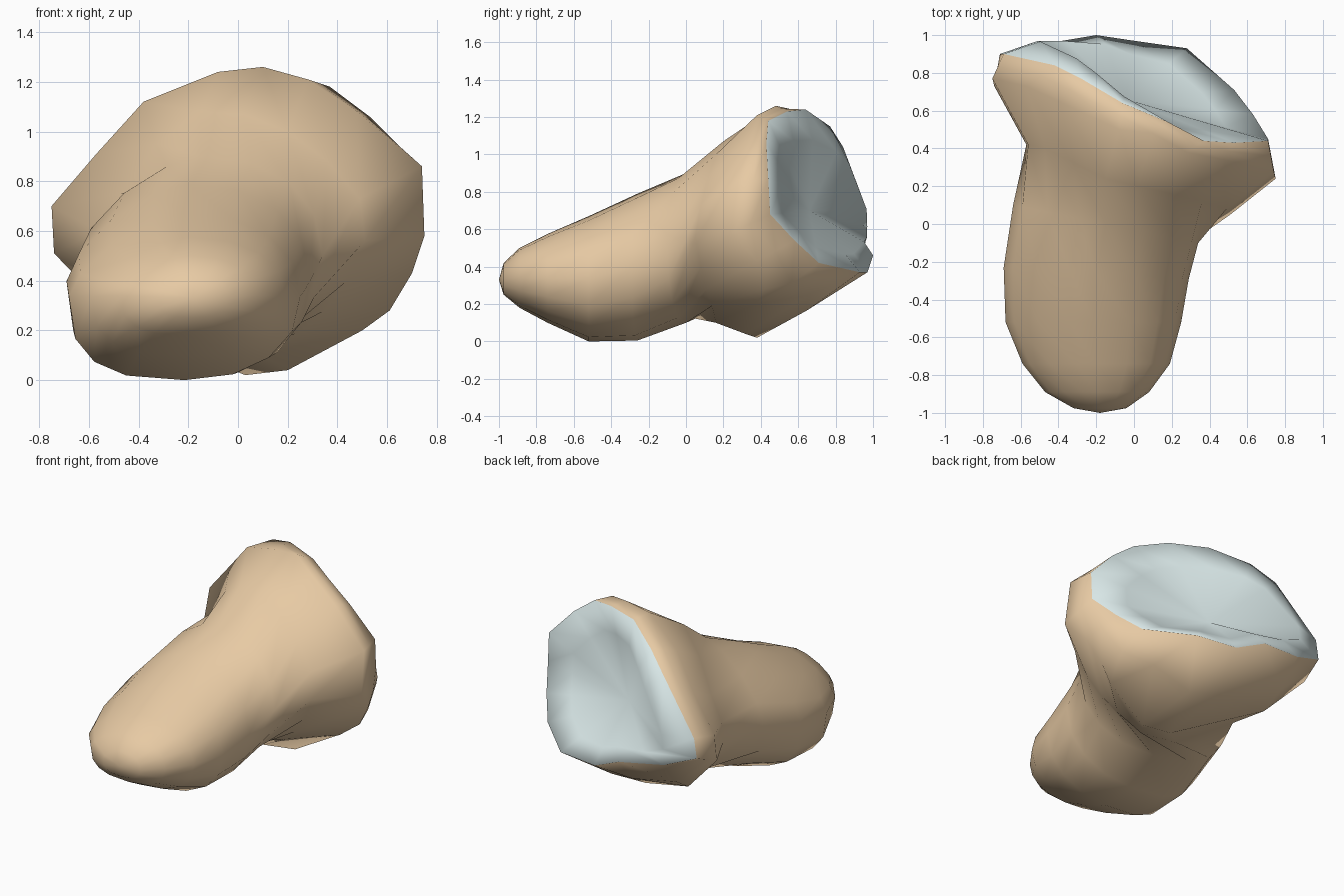
import bpy, bmesh, math
from mathutils import Vector

if "Cube" in bpy.data.objects:
    bpy.data.objects.remove(bpy.data.objects["Cube"])

N = 16  # points per ring: left, over the top, right, underneath


def mat(name, color):
    m = bpy.data.materials.new(name)
    m.diffuse_color = color
    m.use_nodes = True
    m.node_tree.nodes["Principled BSDF"].inputs["Base Color"].default_value = m.diffuse_color
    return m


def shaft_ring(y, xl, xr, zb, zt, skew=0.0):
    """Rounded section across the shaft: bevelled upper left, boxy lower left."""
    cx, cz, rx, rz = (xl + xr) / 2, (zb + zt) / 2, (xr - xl) / 2, (zt - zb) / 2
    pts = []
    for i in range(N):
        a = math.pi - 2 * math.pi * i / N
        c, s = math.cos(a), math.sin(a)
        e = 2.2 if c > 0 else (1.5 if s > 0 else 2.8)
        u = math.copysign(abs(c) ** (2 / e), c)
        v = math.copysign(abs(s) ** (2 / e), s)
        pts.append(Vector((cx + rx * u, y - skew * u, cz + rz * v)))
    return pts


# Rim of the joint face
rim = [(-.71, .90, .58), (-.69, .90, .71), (-.42, .84, 1.04), (-.28, .77, 1.15),
       (-.06, .64, 1.24), (.18, .54, 1.23), (.37, .44, 1.18), (.53, .43, 1.06),
       (.71, .44, .87), (.71, .45, .68), (.63, .58, .54), (.53, .71, .42),
       (.28, .93, .37), (0, .97, .37), (-.20, 1.0, .46), (-.50, .95, .50)]
# Widest part of the head
flank = [(-.74, .73, .51), (-.75, .77, .70), (-.57, .73, .91), (-.38, .64, 1.12),
         (-.08, .50, 1.24), (.10, .48, 1.26), (.28, .38, 1.21), (.48, .34, 1.08),
         (.74, .28, .86), (.75, .24, .58), (.70, .38, .43), (.61, .42, .28),
         (.50, .37, .20), (.20, .32, .04), (.03, .38, .02), (-.48, .66, .24)]
# Neck between head and shaft
neck = [(-.57, .42, .47), (-.56, .42, .60), (-.47, .40, .75), (-.33, .33, .95),
        (-.15, .24, 1.08), (.02, .20, 1.07), (.20, .16, 1.00), (.36, .12, .88),
        (.49, .08, .73), (.51, .05, .56), (.44, .08, .40), (.35, .11, .28),
        (.25, .14, .19), (.08, .16, .10), (-.15, .22, .09), (-.45, .40, .26)]
rim, flank, neck = [[Vector(p) for p in r] for r in (rim, flank, neck)]

# Swelling under the head, between rim and flank
belly = [a.lerp(b, .5) for a, b in zip(rim, flank)]
for p in belly:
    p.z -= .04 if p.z < .42 else 0

# Shaft sections, running forward
shaft = [shaft_ring(0.00, -.64, .34, .10, .90, .10),
         shaft_ring(-.26, -.69, .29, .005, .79, .03),
         shaft_ring(-.52, -.68, .25, .00, .67),
         shaft_ring(-.74, -.59, .19, .10, .575),
         shaft_ring(-.89, -.47, .08, .18, .50),
         shaft_ring(-.975, -.32, -.04, .25, .42)]

# Joint face: hollow in the middle, swelling out towards the left
pit = Vector((-.04, .66, .70))
inner = [p.lerp(pit, .3) + Vector((0, .17 * max(0, .12 - p.x), 0)) for p in rim]

bm = bmesh.new()
rings = [[bm.verts.new(p) for p in r]
         for r in [inner, rim, belly, flank, neck] + shaft]
for k, (a, b) in enumerate(zip(rings, rings[1:])):
    for i in range(N):
        j = (i + 1) % N
        bm.faces.new((a[i], a[j], b[j], b[i])).material_index = int(k == 0)
for ring, tip, m in ((rings[0], pit, 1), (rings[-1], (-.18, -1, .33), 0)):
    v = bm.verts.new(tip)
    for i in range(N):
        bm.faces.new((ring[i], ring[(i + 1) % N], v)).material_index = m
bmesh.ops.recalc_face_normals(bm, faces=bm.faces)
for f in bm.faces:
    f.smooth = True

me = bpy.data.meshes.new("foot_bone")
bm.to_mesh(me)
bm.free()
me.materials.append(mat("bone", (.80, .59, .37, 1)))
me.materials.append(mat("joint_cartilage", (.69, .80, .80, 1)))
bpy.context.collection.objects.link(bpy.data.objects.new("foot_bone", me))
